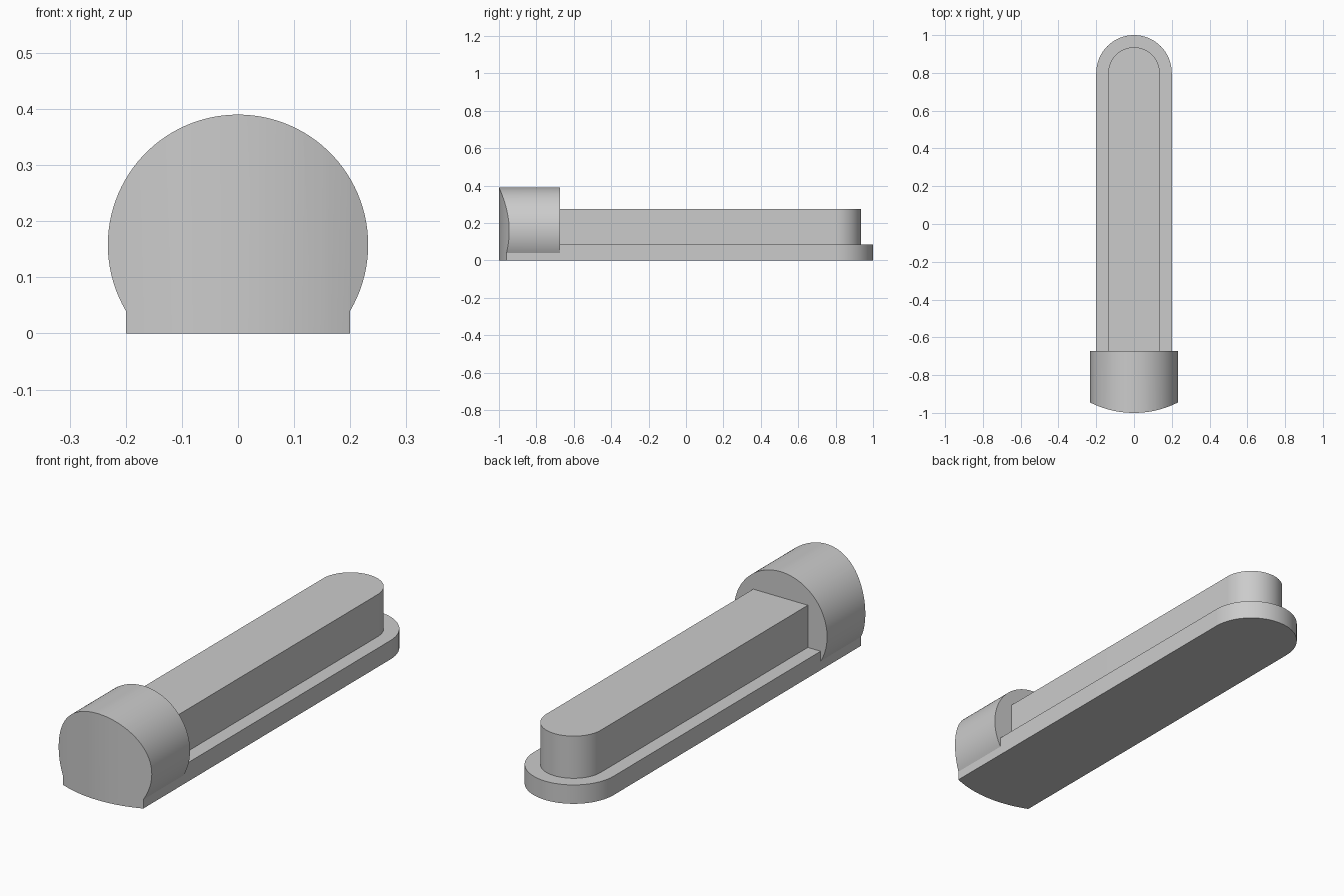
import bpy, bmesh, math
from mathutils import Vector

cube = bpy.data.objects.get("Cube")
if cube:
    bpy.data.objects.remove(cube, do_unlink=True)

GREY = (0.6, 0.6, 0.6, 1.0)
grey = bpy.data.materials.new("light_grey")
grey.use_nodes = True
grey.diffuse_color = GREY
grey.node_tree.nodes["Principled BSDF"].inputs["Base Color"].default_value = GREY

BASE_HALF = 0.2      # half width of the base
BASE_TOP = 0.085
HOOD_R = 0.232       # radius of the round hood
HOOD_Z = 0.158       # height of its axis
HOOD_BACK = -0.673
FRONT_R = 0.517      # radius of the bowed front


def finish(name, bm):
    bmesh.ops.recalc_face_normals(bm, faces=bm.faces)
    mesh = bpy.data.meshes.new(name)
    bm.to_mesh(mesh)
    bm.free()
    mesh.materials.append(grey)
    obj = bpy.data.objects.new(name, mesh)
    bpy.context.collection.objects.link(obj)
    bpy.ops.object.select_all(action='DESELECT')
    obj.select_set(True)
    bpy.context.view_layer.objects.active = obj
    bpy.ops.object.shade_smooth_by_angle(angle=math.radians(20))
    return obj


def extruded(points, direction):
    bm = bmesh.new()
    face = bm.faces.new([bm.verts.new(p) for p in points])
    ext = bmesh.ops.extrude_face_region(bm, geom=[face], use_keep_orig=True)
    moved = [g for g in ext["geom"] if isinstance(g, bmesh.types.BMVert)]
    bmesh.ops.translate(bm, verts=moved, vec=direction)
    return bm


def round_ended_bar(name, half, z0, z1, centre_y=0.8, steps=32):
    """Straight bar behind the hood with a half-round back end."""
    pts = [(-half, HOOD_BACK, z0), (half, HOOD_BACK, z0)]
    for i in range(steps + 1):
        a = math.pi * i / steps
        pts.append((half * math.cos(a), centre_y + half * math.sin(a), z0))
    return finish(name, extruded(pts, (0, 0, z1 - z0)))


# Base plate and raised rail
round_ended_bar("base_plate", BASE_HALF, 0, BASE_TOP)
round_ended_bar("raised_rail", 0.136, BASE_TOP, 0.275)

# Round hood standing on the front of the base
start = -math.acos(BASE_HALF / HOOD_R)
steps = 72
outline = [(-BASE_HALF, HOOD_BACK, 0), (BASE_HALF, HOOD_BACK, 0)]
for i in range(steps + 1):
    a = start + (math.pi - 2 * start) * i / steps
    outline.append((HOOD_R * math.cos(a), HOOD_BACK, HOOD_Z + HOOD_R * math.sin(a)))
bm = extruded(outline, (0, -0.2, 0))

# Slice lengthwise, then bow the front end
strips = 28
for i in range(1, strips):
    x = HOOD_R * (2 * i / strips - 1)
    bmesh.ops.bisect_plane(bm, geom=bm.verts[:] + bm.edges[:] + bm.faces[:],
                           plane_co=Vector((x, 0, 0)), plane_no=Vector((1, 0, 0)))
for v in bm.verts:
    if v.co.y < HOOD_BACK - 0.1:
        v.co.y = FRONT_R - 1 - math.sqrt(FRONT_R ** 2 - v.co.x ** 2)
bmesh.ops.dissolve_limit(bm, angle_limit=math.radians(0.1),
                         verts=bm.verts[:], edges=bm.edges[:])
finish("front_hood", bm)
